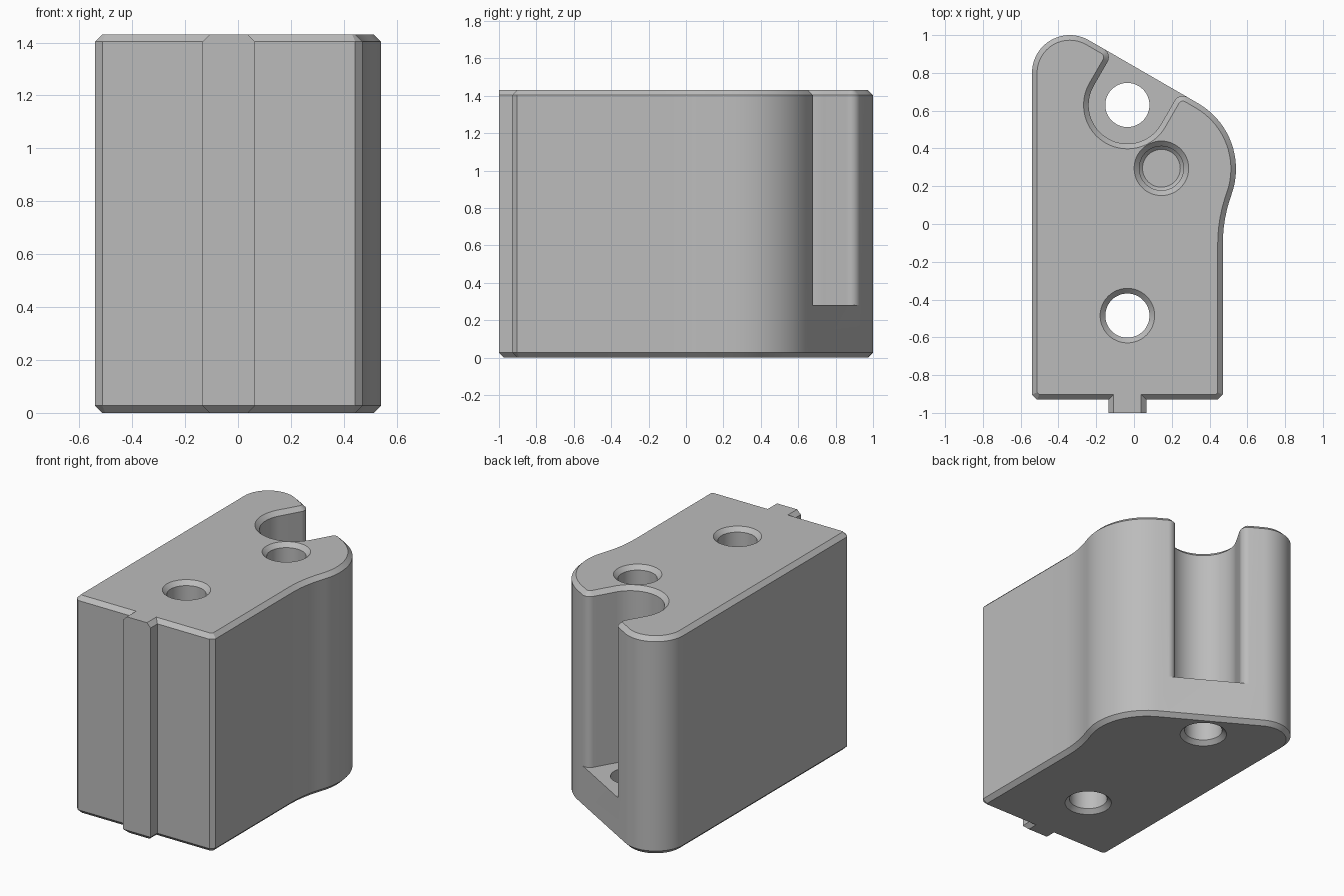
import bpy, bmesh
from math import radians, cos, sin, pi
from mathutils import Vector

if "Cube" in bpy.data.objects:
    bpy.data.objects.remove(bpy.data.objects["Cube"], do_unlink=True)

HEIGHT, FLOOR, C = 1.43, 0.28, 0.027      # block height, channel floor, chamfer
PIN = Vector((-0.035, 0.63))              # centre of the channel

grey = bpy.data.materials.new("plain grey")
grey.use_nodes = True
grey.diffuse_color = (0.5, 0.5, 0.5, 1)
grey.node_tree.nodes["Principled BSDF"].inputs["Base Color"].default_value = (0.5, 0.5, 0.5, 1)


def arc(centre, r, a, b, steps):
    angles = [radians(a + (b - a) * i / steps) for i in range(steps + 1)]
    return [Vector((centre[0] + r * cos(t), centre[1] + r * sin(t))) for t in angles]


def inset(points, d):
    """Mitred inward offset of a counter-clockwise outline."""
    out = []
    for i, p in enumerate(points):
        e1 = (p - points[i - 1]).normalized()
        e2 = (points[(i + 1) % len(points)] - p).normalized()
        n1, n2 = Vector((-e1.y, e1.x)), Vector((-e2.y, e2.x))
        out.append(p + (n1 + n2) * d / (1 + n1.dot(n2)))
    return out


def ring(bm, points, z):
    return [bm.verts.new((p.x, p.y, z)) for p in points]


def bridge(bm, low, high):
    for i in range(len(low)):
        bm.faces.new((low[i - 1], low[i], high[i], high[i - 1]))


def finish(bm, name):
    bmesh.ops.recalc_face_normals(bm, faces=bm.faces)
    mesh = bpy.data.meshes.new(name)
    bm.to_mesh(mesh)
    bm.free()
    ob = bpy.data.objects.new(name, mesh)
    bpy.context.collection.objects.link(ob)
    mesh.materials.append(grey)
    return ob


def combine(target, tool, operation):
    mod = target.modifiers.new(operation, 'BOOLEAN')
    mod.operation, mod.solver, mod.object = operation, 'EXACT', tool
    bpy.context.view_layer.objects.active = target
    bpy.ops.object.modifier_apply(modifier=mod.name)
    bpy.data.objects.remove(tool, do_unlink=True)


def hole(name, x, y, profile):
    """Round cutter from (radius, z) steps."""
    bm = bmesh.new()
    rings = [ring(bm, arc((x, y), r, 0, 352.5, 47), z) for r, z in profile]
    for low, high in zip(rings, rings[1:]):
        bridge(bm, low, high)
    bm.faces.new(rings[0])
    bm.faces.new(rings[-1])
    return finish(bm, name)


# Outline: front edge and wavy right side, channel, then rounded back-left corner
right_side = [Vector((-0.54 + C, -0.93)), Vector((0.47 - C, -0.93)), Vector((0.47, -0.93 + C))]
right_side += arc((1.248, -0.108), 0.778, 180, 160.15, 6)
right_side += arc((0.14, 0.292), 0.4, -19.85, 60, 18)[1:]
left_side = arc((-0.34, 0.8), 0.2, 60, 180, 24) + [Vector((-0.54, -0.93 + C))]

# Channel walls, tilted to stand square to the slanted back
across, outward = Vector((cos(pi / 6), -0.5)), Vector((0.5, cos(pi / 6)))
lip = outward * 0.145
channel = arc(PIN + across * 0.255 + lip, 0.05, 60, 150, 8)
channel += arc(PIN, 0.205, -30, -210, 32)
channel += arc(PIN - across * 0.255 + lip, 0.05, -30, 60, 8)

full = right_side + channel + left_side
first, last = len(right_side), len(right_side) + len(channel) - 1
keep = [i for i in range(len(full)) if i <= first or i >= last]
plain = [full[i] for i in keep]

# Block with chamfered top and bottom rims; the channel stops above the base
bm = bmesh.new()
base = ring(bm, inset(plain, C), 0)
sill = ring(bm, plain, C)
step = ring(bm, full, FLOOR)
rim = ring(bm, full, HEIGHT - C)
top = ring(bm, inset(full, C), HEIGHT)
bridge(bm, base, sill)
bridge(bm, sill, [step[i] for i in keep])
bridge(bm, step, rim)
bridge(bm, rim, top)
for face in (base, top, step[first:last + 1]):
    bm.faces.new(face)
body = finish(bm, "block_body")

# Front rib with chamfered ends
x0, x1 = -0.135, 0.065
section = [(x0 + C, 0), (x1 - C, 0), (x1, C), (x1, HEIGHT - C),
           (x1 - C, HEIGHT), (x0 + C, HEIGHT), (x0, HEIGHT - C), (x0, C)]
bm = bmesh.new()
front, back = ([bm.verts.new((x, y, z)) for x, z in section] for y in (-1, -0.85))
bridge(bm, front, back)
bm.faces.new(front)
bm.faces.new(back)
edge = [e for e in bm.edges if all(v.co.z < 0.001 and v.co.y < -0.99 for v in e.verts)]
bmesh.ops.bevel(bm, geom=edge, offset=C, segments=1, affect='EDGES')
combine(body, finish(bm, "front_rib"), 'UNION')

# Countersunk holes: through the front, through the channel floor, and blind
R, W = 0.117, 0.172
mouth = [(W, -C), (R, C)]
flare = [(R, HEIGHT - C), (W, HEIGHT + C)]
combine(body, hole("front_hole", -0.035, -0.485, mouth + flare), 'DIFFERENCE')
combine(body, hole("channel_hole", PIN.x, PIN.y, mouth + [(R, FLOOR + 0.1)]), 'DIFFERENCE')
combine(body, hole("blind_hole", 0.145, 0.295, [(0.1, FLOOR), (R, FLOOR + 0.017)] + flare), 'DIFFERENCE')

bpy.ops.object.select_all(action='DESELECT')
body.select_set(True)
bpy.context.view_layer.objects.active = body
bpy.ops.object.shade_smooth_by_angle(angle=radians(30))
